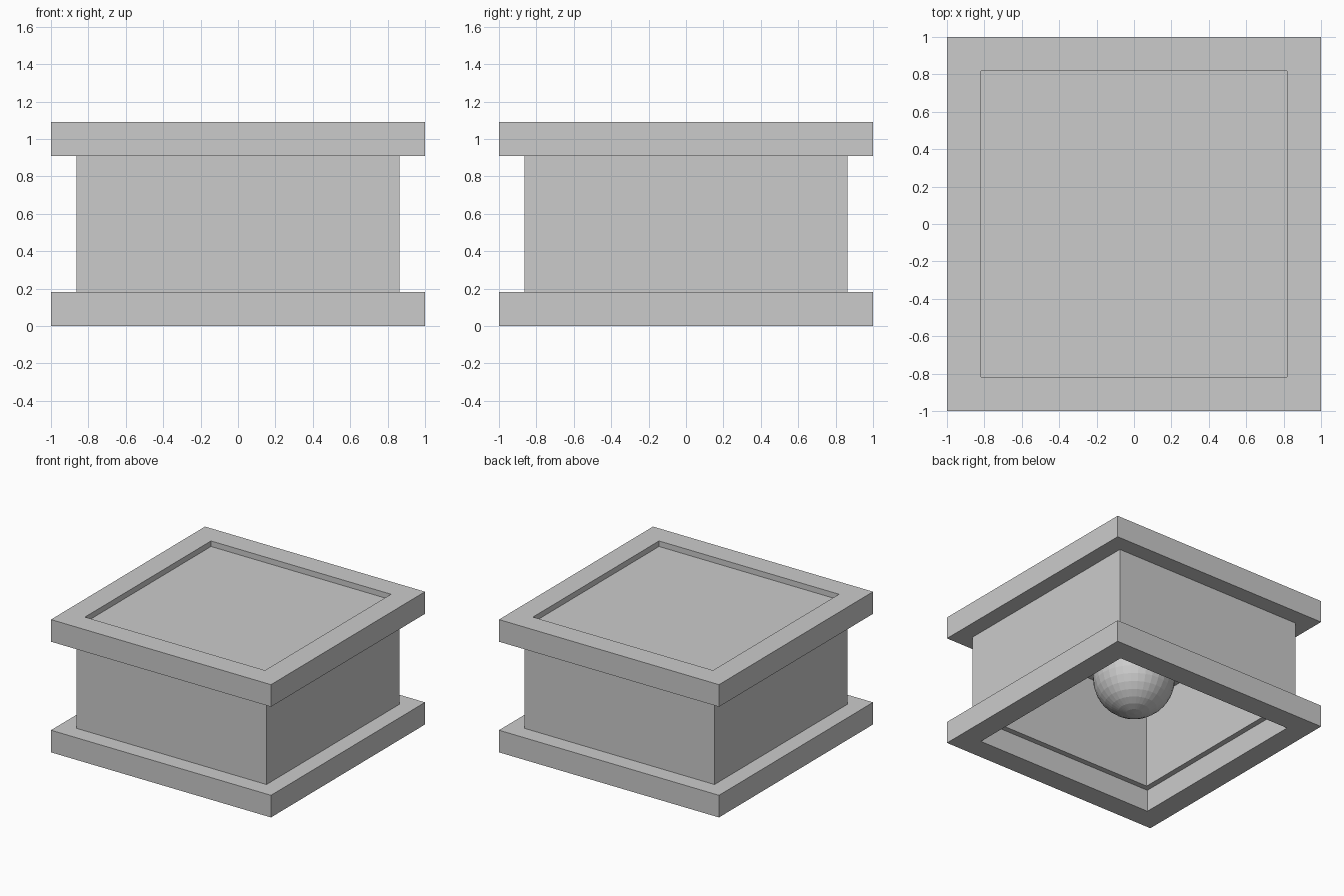
import bpy
import bmesh

cube = bpy.data.objects.get("Cube")
if cube:
    bpy.data.objects.remove(cube, do_unlink=True)

U = 2 / 11  # one module of the design

grey = bpy.data.materials.new("light grey")
grey.use_nodes = True
colour = (0.6, 0.6, 0.6, 1)
grey.diffuse_color = colour
grey.node_tree.nodes["Principled BSDF"].inputs["Base Color"].default_value = colour


def add_object(name, bm):
    bmesh.ops.recalc_face_normals(bm, faces=bm.faces)
    mesh = bpy.data.meshes.new(name)
    bm.to_mesh(mesh)
    bm.free()
    mesh.materials.append(grey)
    obj = bpy.data.objects.new(name, mesh)
    bpy.context.collection.objects.link(obj)
    return obj


def square(bm, half, z):
    corners = ((-1, -1), (1, -1), (1, 1), (-1, 1))
    return [bm.verts.new((x * half, y * half, z)) for x, y in corners]


def square_ring(name, outer, inner, z0, z1):
    """Square tube, open in the middle."""
    bm = bmesh.new()
    loops = [square(bm, half, z) for half, z in
             ((outer, z0), (outer, z1), (inner, z1), (inner, z0))]
    for i, a in enumerate(loops):
        b = loops[(i + 1) % 4]
        for k in range(4):
            n = (k + 1) % 4
            bm.faces.new((a[k], a[n], b[n], b[k]))
    return add_object(name, bm)


def slab(name, half, z0, z1):
    bm = bmesh.new()
    low, high = square(bm, half, z0), square(bm, half, z1)
    bm.faces.new(low)
    bm.faces.new(high)
    for k in range(4):
        n = (k + 1) % 4
        bm.faces.new((low[k], low[n], high[n], high[k]))
    return add_object(name, bm)


# Frames around the open bottom and the top
square_ring("bottom_frame", 5.5 * U, 4.5 * U, 0, U)
square_ring("top_frame", 5.5 * U, 4.5 * U, 5 * U, 6 * U)

# Hollow body between the frames
square_ring("body_walls", 4.75 * U, 4.25 * U, U, 5 * U)

# Recessed lid panel, also the ceiling of the hollow
slab("top_panel", 4.5 * U, 5 * U, 5.75 * U)

# Faceted ball inside
bm = bmesh.new()
bmesh.ops.create_uvsphere(bm, u_segments=32, v_segments=16, radius=1.7 * U)
ball = add_object("inner_ball", bm)
ball.location.z = 2.7 * U
